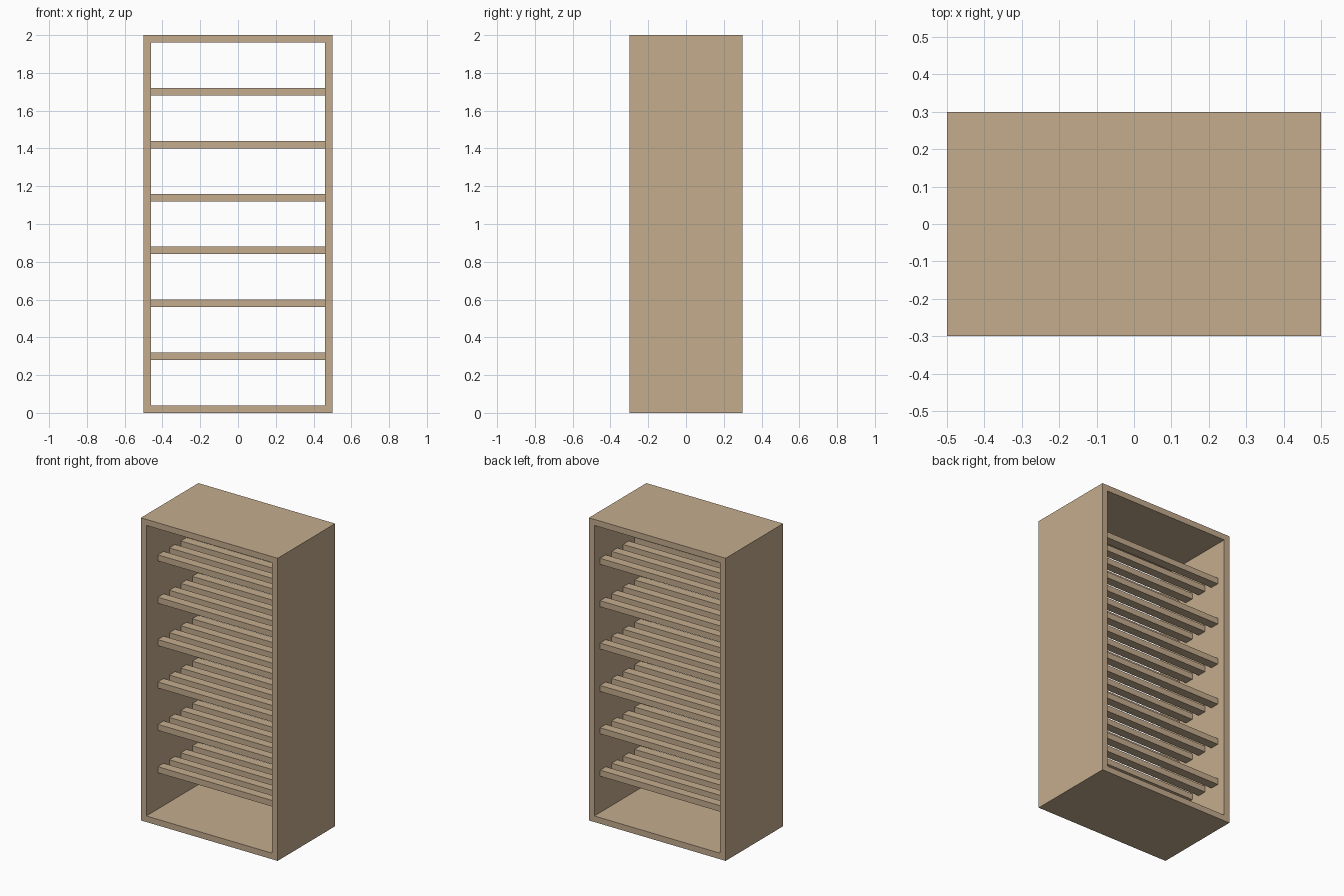
import bpy, bmesh

if "Cube" in bpy.data.objects:
    bpy.data.objects.remove(bpy.data.objects["Cube"])

W, D, H, T = 1.0, 0.6, 2.0, 0.04

wood = bpy.data.materials.new("tan wood")
wood.diffuse_color = (0.55, 0.413, 0.27, 1)
wood.use_nodes = True
wood.node_tree.nodes["Principled BSDF"].inputs["Base Color"].default_value = wood.diffuse_color


def add_object(name, bm):
    bmesh.ops.recalc_face_normals(bm, faces=bm.faces)
    mesh = bpy.data.meshes.new(name)
    bm.to_mesh(mesh)
    bm.free()
    mesh.materials.append(wood)
    obj = bpy.data.objects.new(name, mesh)
    bpy.context.collection.objects.link(obj)
    return obj


def rectangle(bm, x, z0, z1, y):
    return [bm.verts.new((px, y, pz)) for px, pz in
            ((-x, z0), (x, z0), (x, z1), (-x, z1))]


# Outer frame: a seamless rectangular tube, open at front and back
bm = bmesh.new()
loops = [rectangle(bm, W / 2, 0, H, -D / 2),
         rectangle(bm, W / 2 - T, T, H - T, -D / 2),
         rectangle(bm, W / 2 - T, T, H - T, D / 2),
         rectangle(bm, W / 2, 0, H, D / 2)]
for a, b in zip(loops, loops[1:] + loops[:1]):
    for i in range(4):
        j = (i + 1) % 4
        bm.faces.new((a[i], a[j], b[j], b[i]))
add_object("cabinet_frame", bm)

# Six slatted shelves, each made of four bars running side to side
for level in range(1, 7):
    z = T / 2 + 0.28 * level
    for n in range(4):
        y = -0.15 + 0.12 * n
        bm = bmesh.new()
        bmesh.ops.create_cube(bm, size=1)
        bmesh.ops.scale(bm, vec=(W - 2 * T, 0.06, T), verts=bm.verts)
        slat = add_object(f"shelf_{level}_slat_{n + 1}", bm)
        slat.location = (0, y, z)
